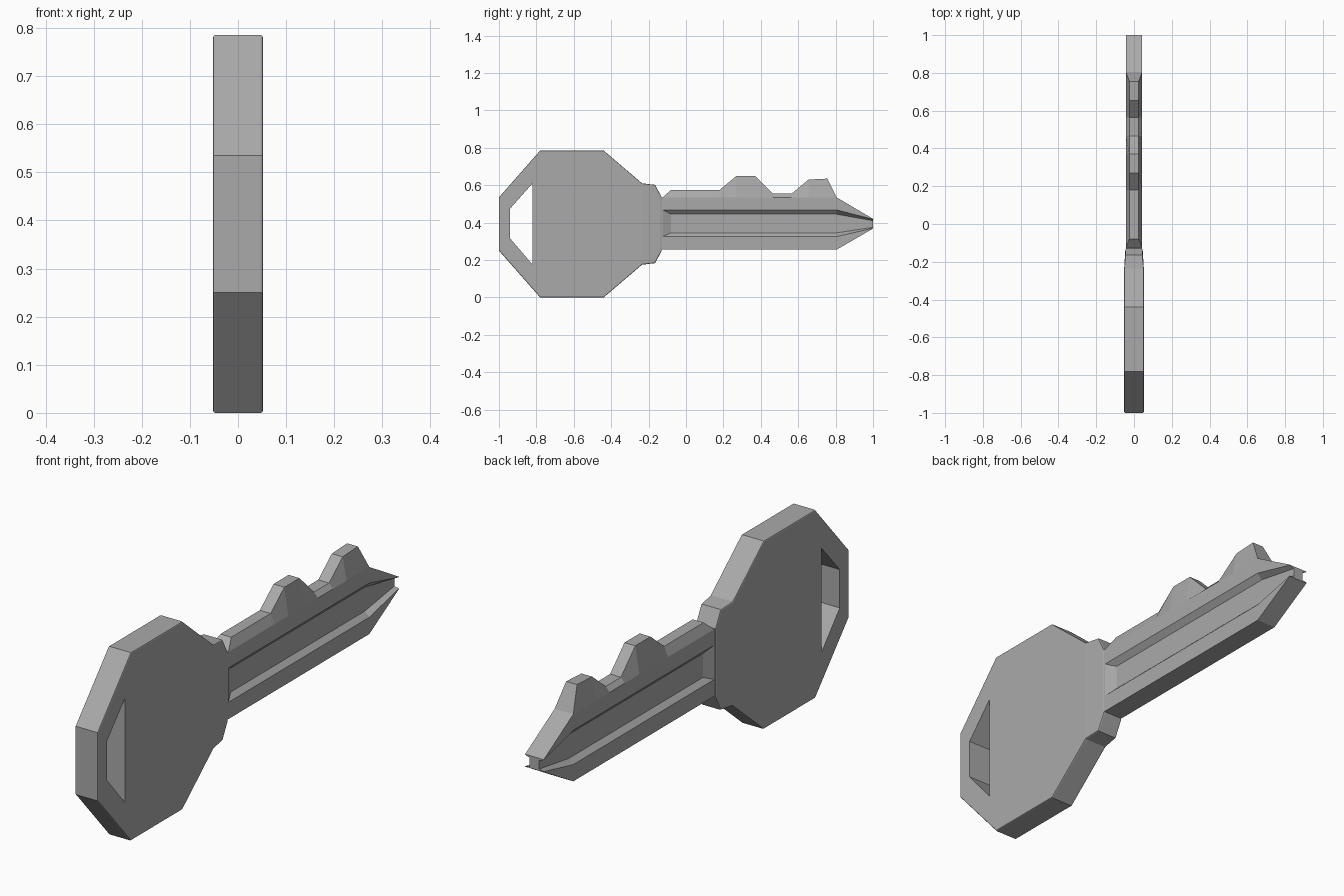
import bpy, bmesh
from mathutils import Vector

if "Cube" in bpy.data.objects:
    bpy.data.objects.remove(bpy.data.objects["Cube"], do_unlink=True)

steel = bpy.data.materials.new("grey_steel")
steel.use_nodes = True
GREY = (0.4, 0.4, 0.4, 1)
steel.diffuse_color = GREY
steel.node_tree.nodes["Principled BSDF"].inputs["Base Color"].default_value = GREY


def make_object(name, bm):
    bmesh.ops.recalc_face_normals(bm, faces=bm.faces)
    mesh = bpy.data.meshes.new(name)
    bm.to_mesh(mesh)
    bm.free()
    mesh.materials.append(steel)
    obj = bpy.data.objects.new(name, mesh)
    bpy.context.collection.objects.link(obj)
    return obj


def prism(profile, half):
    """Extrude a (y, z) profile across x."""
    bm = bmesh.new()
    face = bm.faces.new([bm.verts.new((-half, y, z)) for y, z in profile])
    out = bmesh.ops.extrude_face_region(bm, geom=[face])["geom"]
    verts = [v for v in out if isinstance(v, bmesh.types.BMVert)]
    bmesh.ops.translate(bm, verts=verts, vec=(2 * half, 0, 0))
    return bm


# Head: octagonal bow with a slightly thinner stepped neck
HEIGHT, NECK = 0.785, -0.235
lower = [(-1, 0.25), (-0.78, 0), (-0.44, 0), (NECK, 0.175), (-0.165, 0.183), (-0.13, 0.25)]
upper = [(y, HEIGHT - z) for y, z in reversed(lower)]
bm = prism(lower + upper, 0.052)
bmesh.ops.bisect_plane(bm, geom=bm.verts[:] + bm.edges[:] + bm.faces[:],
                       plane_co=Vector((0, NECK, 0)), plane_no=Vector((0, 1, 0)), dist=0.0001)
for v in bm.verts:
    if v.co.y > NECK + 0.01:
        v.co.x *= 0.88
head = make_object("key_head", bm)
bevel = head.modifiers.new("rounded_rim", 'BEVEL')
bevel.width = 0.005
bevel.segments = 2
bevel.limit_method = 'ANGLE'
bevel.angle_limit = 1.2

# Ring slot cut through the head
slot = [(-0.82, 0.175), (-0.82, 0.61), (-0.94, 0.475), (-0.94, 0.315)]
cutter = make_object("slot_cutter", prism(slot, 0.2))
cutter.hide_render = True
cutter.hide_set(True)
cutter.display_type = 'WIRE'
cut = head.modifiers.new("ring_slot", 'BOOLEAN')
cut.object = cutter
cut.solver = 'EXACT'

# Blade: grooved cross-section lofted along the toothed edge
WIDE, CORE, RIDGE = 0.043, 0.022, 0.025
BODY = (0.255, 0.325, 0.345, 0.445, 0.468, 0.535)
TIP = (0.368, 0.37, 0.375, 0.41, 0.418, 0.42)
teeth = [(-0.15, 0.535), (-0.125, 0.535), (-0.08, 0.575), (0.18, 0.575), (0.27, 0.65),
         (0.37, 0.65), (0.465, 0.555), (0.565, 0.555), (0.655, 0.63), (0.755, 0.635),
         (0.805, 0.535), (1.0, 0.42)]


def section(y, top):
    bottom, low, low_in, high_in, high, shoulder = TIP if y > 0.9 else BODY
    core = CORE
    if y < -0.1:
        core, low_in, high_in = WIDE, low, high
    ridge = RIDGE if top > shoulder else WIDE
    half = [(WIDE, bottom), (WIDE, low), (core, low_in), (core, high_in),
            (WIDE, high), (WIDE, shoulder), (ridge, top)]
    return half + [(-x, z) for x, z in reversed(half)]


bm = bmesh.new()
rings = [[bm.verts.new((x, y, z)) for x, z in section(y, top)] for y, top in teeth]
for a, b in zip(rings, rings[1:]):
    for i in range(len(a)):
        j = (i + 1) % len(a)
        bm.faces.new((a[i], a[j], b[j], b[i]))
bm.faces.new(rings[0])
bm.faces.new(rings[-1])
bmesh.ops.remove_doubles(bm, verts=bm.verts, dist=0.0005)
make_object("key_blade", bm)
